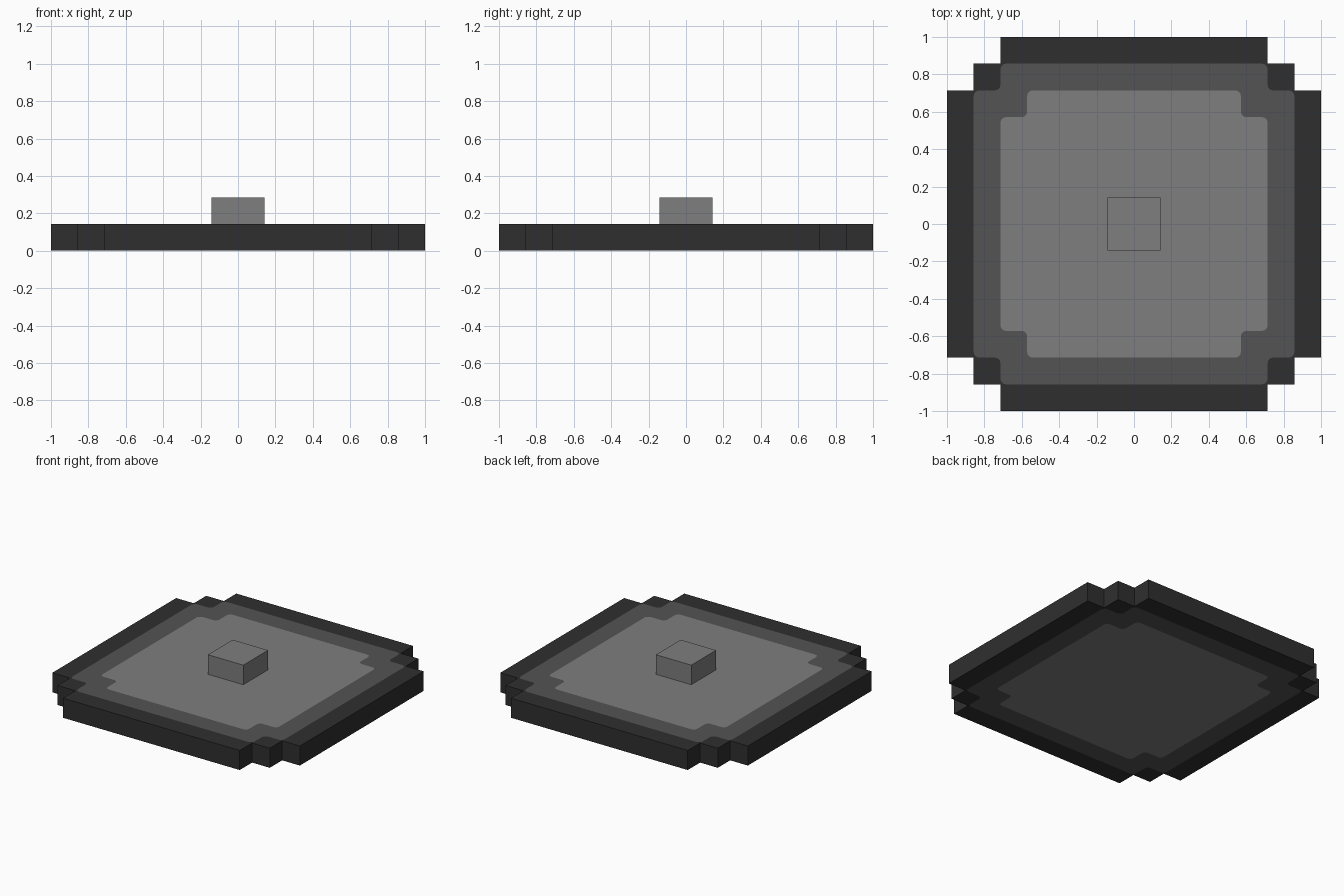
import bpy, bmesh, math
from mathutils import Vector

if "Cube" in bpy.data.objects:
    bpy.data.objects.remove(bpy.data.objects["Cube"])

U = 1 / 7  # one step of the stepped outline


def material(name, v):
    m = bpy.data.materials.new(name)
    m.diffuse_color = (v, v, v, 1)
    m.use_nodes = True
    m.node_tree.nodes["Principled BSDF"].inputs["Base Color"].default_value = m.diffuse_color
    return m


mats = [material("dark grey", 0.028), material("mid grey", 0.087), material("light grey", 0.21)]


def mirrored(corner):
    """Repeat a first-quadrant corner (counter-clockwise) into a closed outline."""
    flip_x = [(-x, y) for x, y in reversed(corner)]
    half = corner + flip_x
    return half + [(-x, -y) for x, y in half]


def rounded(points, r, steps=4):
    """Soften every corner of an outline."""
    out = []
    for i, p in enumerate(points):
        p = Vector(p)
        a = p + (Vector(points[i - 1]) - p).normalized() * r
        b = p + (Vector(points[(i + 1) % len(points)]) - p).normalized() * r
        c = a + b - p
        for k in range(steps + 1):
            t = math.pi / 2 * k / steps
            out.append(c + (b - p) * math.cos(t) + (a - p) * math.sin(t))
        # arc runs from a to b
        out[-steps - 1:] = [c - (a - p) * math.sin(t) - (b - p) * math.cos(t)
                            for t in (math.pi / 2 * k / steps for k in range(steps + 1))]
    return out


def finish(bm, name):
    bmesh.ops.recalc_face_normals(bm, faces=bm.faces)
    me = bpy.data.meshes.new(name)
    bm.to_mesh(me)
    bm.free()
    ob = bpy.data.objects.new(name, me)
    for m in mats:
        me.materials.append(m)
    bpy.context.collection.objects.link(ob)
    return ob


# Outlines: stepped edge, mid band, light panel
outer = mirrored([(7*U, 5*U), (6*U, 5*U), (6*U, 6*U), (5*U, 6*U), (5*U, 7*U)])
band = rounded(mirrored([(6*U, 5*U), (5*U, 5*U), (5*U, 6*U)]), 0.03)
panel = rounded(mirrored([(5*U, 4*U), (4*U, 4*U), (4*U, 5*U)]), 0.03)

# Plate: nested regions filled, then thickened
bm = bmesh.new()
loops = []
for pts in (outer, band, panel):
    vs = [bm.verts.new((p[0], p[1], 0)) for p in pts]
    loops.append([bm.edges.new((vs[i - 1], vs[i])) for i in range(len(vs))])
for i in range(3):
    edges = loops[i] + (loops[i + 1] if i < 2 else [])
    res = bmesh.ops.triangle_fill(bm, edges=edges, use_beauty=True, normal=(0, 0, 1))
    for f in res["geom"]:
        if isinstance(f, bmesh.types.BMFace):
            f.material_index = i
res = bmesh.ops.extrude_face_region(bm, geom=bm.faces[:], use_keep_orig=True)
bmesh.ops.translate(bm, vec=(0, 0, U),
                    verts=[g for g in res["geom"] if isinstance(g, bmesh.types.BMVert)])
bm.normal_update()
for f in bm.faces:
    if abs(f.normal.z) < 0.5:
        f.material_index = 0
finish(bm, "plate")

# Raised centre block
bm = bmesh.new()
bmesh.ops.create_cube(bm, size=1)
for v in bm.verts:
    v.co = (v.co.x * 2 * U, v.co.y * 2 * U, (v.co.z + 1.5) * U)
for f in bm.faces:
    f.material_index = 2
finish(bm, "centre_block")
